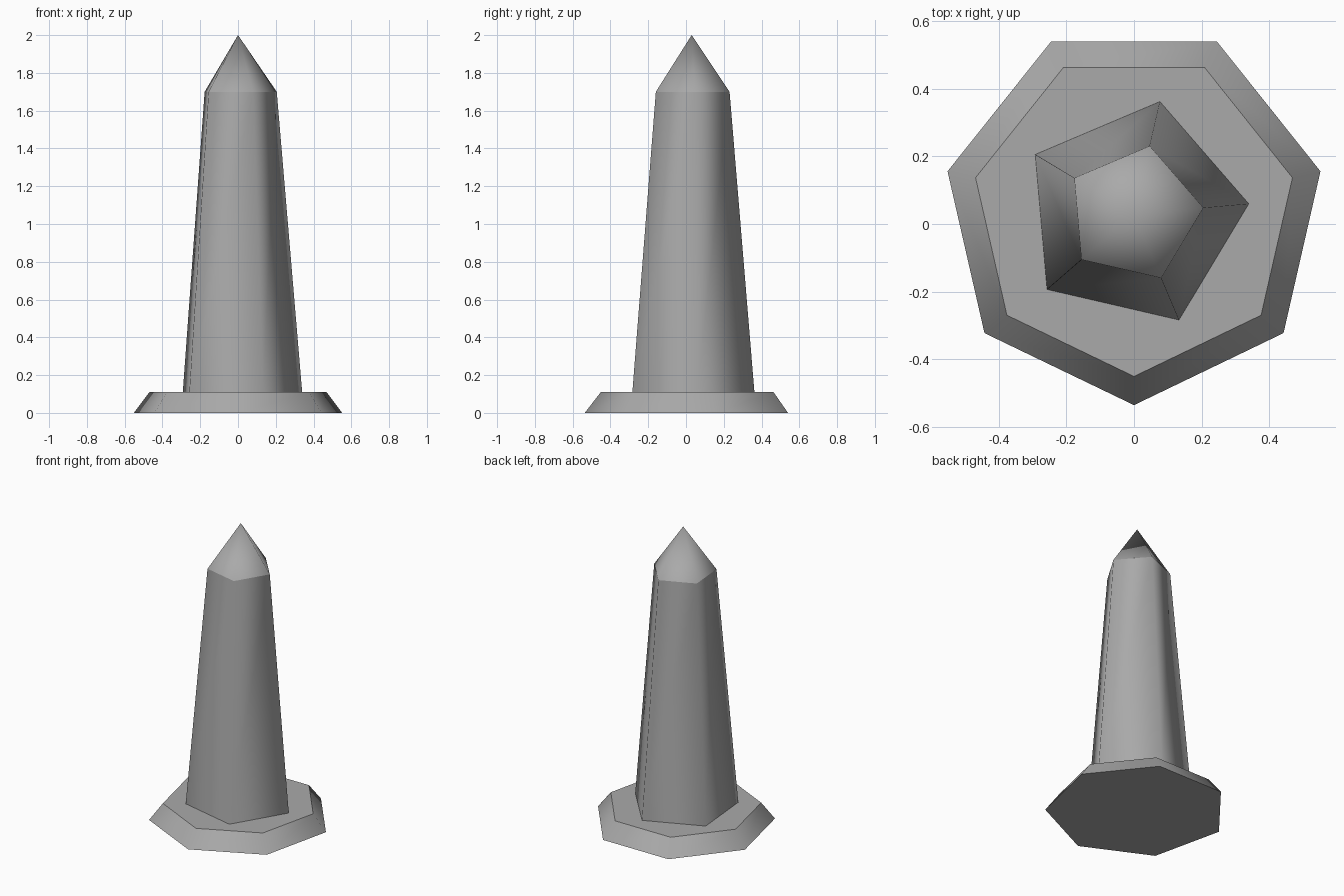
import bpy, bmesh, math

if "Cube" in bpy.data.objects:
    bpy.data.objects.remove(bpy.data.objects["Cube"])

stone = bpy.data.materials.new("grey_stone")
stone.diffuse_color = (0.40, 0.40, 0.40, 1)
stone.use_nodes = True
stone.node_tree.nodes["Principled BSDF"].inputs["Base Color"].default_value = stone.diffuse_color
CY = 0.03  # shared vertical axis sits slightly behind the origin


def frustum(name, sides, r_low, r_high, z_low, z_high, turn):
    """Tapered prism (or a pyramid if r_high is 0) with smooth sides and crisp rims."""
    bm = bmesh.new()

    def ring(r, z):
        return [bm.verts.new((r * math.cos(turn + i * math.tau / sides),
                              CY + r * math.sin(turn + i * math.tau / sides), z))
                for i in range(sides)]

    low = ring(r_low, z_low)
    bm.faces.new(low[::-1])
    if r_high:
        high = ring(r_high, z_high)
        bm.faces.new(high)
    else:
        tip = bm.verts.new((0, CY, z_high))
    for i in range(sides):
        j = (i + 1) % sides
        side = [low[i], low[j]] + ([high[j], high[i]] if r_high else [tip])
        bm.faces.new(side).smooth = True
    # rims stay sharp, upright edges blend
    for e in bm.edges:
        e.smooth = abs(e.verts[0].co.z - e.verts[1].co.z) > 1e-4
    mesh = bpy.data.meshes.new(name)
    bm.to_mesh(mesh)
    bm.free()
    mesh.materials.append(stone)
    obj = bpy.data.objects.new(name, mesh)
    bpy.context.collection.objects.link(obj)
    return obj


# seven-sided plinth, five-sided shaft and pointed cap
frustum("plinth", 7, 0.566, 0.481, 0.0, 0.11, -math.pi / 2)
frustum("shaft", 5, 0.341, 0.206, 0.11, 1.70, math.radians(5))
frustum("pointed_cap", 5, 0.206, 0, 1.70, 2.0, math.radians(5))
